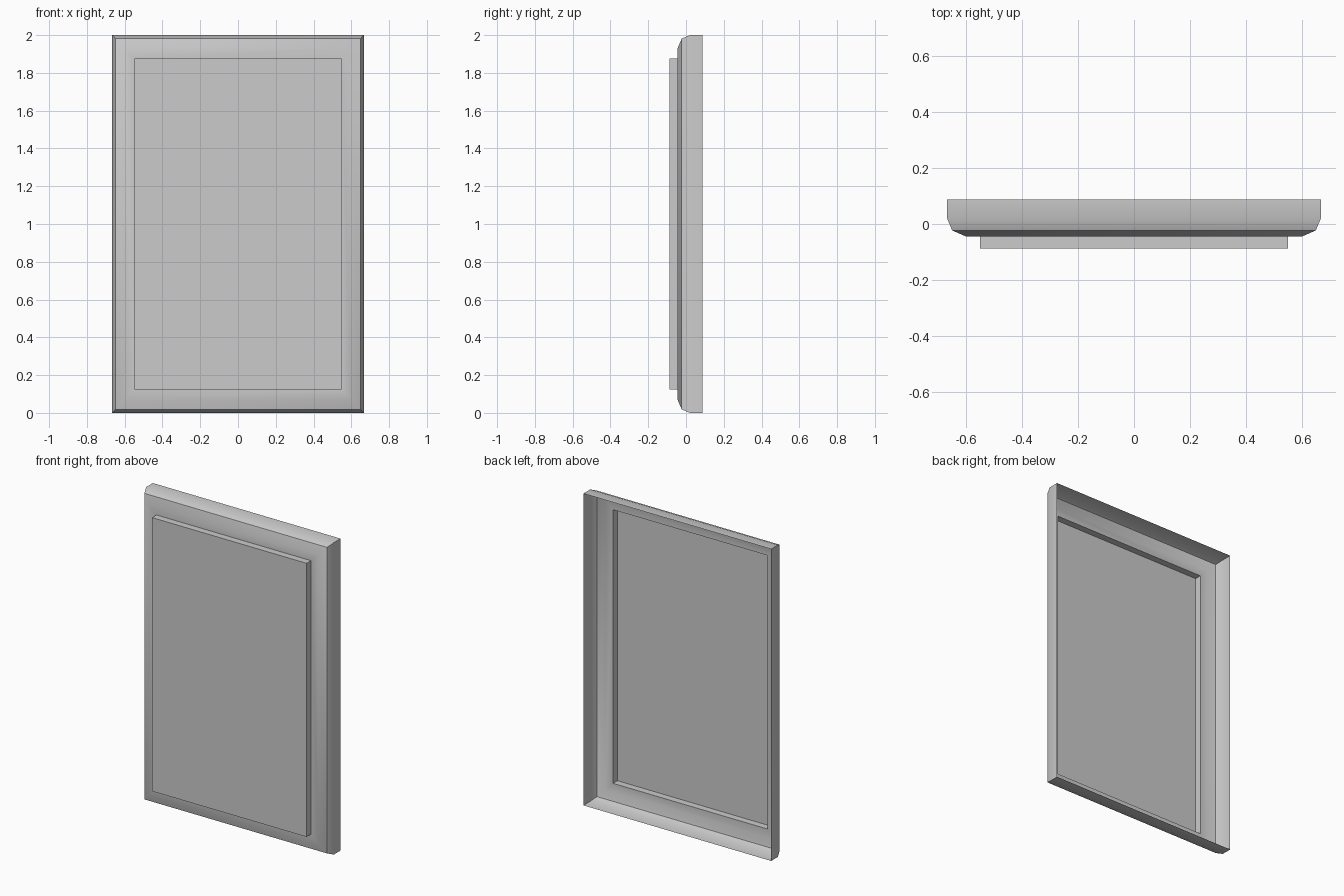
import bpy, bmesh
from math import radians

if "Cube" in bpy.data.objects:
    bpy.data.objects.remove(bpy.data.objects["Cube"])

# Outer size and stepped profile: (inset from the outer edge, depth y), back rim to raised panel
HALF_W, HEIGHT = 0.666, 2.0
PROFILE = [(0.0, 0.088), (0.0, 0.02), (0.018, -0.023), (0.066, -0.044),
           (0.118, -0.044), (0.118, -0.088)]


def ring(bm, inset, y):
    x, lo, hi = HALF_W - inset, inset * 1.04, HEIGHT - inset * 1.04
    return [bm.verts.new(p) for p in ((-x, y, lo), (x, y, lo), (x, y, hi), (-x, y, hi))]


# Thin pressed panel, open at the back, with bevelled frame and raised centre
bm = bmesh.new()
rings = [ring(bm, *p) for p in PROFILE]
for a, b in zip(rings, rings[1:]):
    for i in range(4):
        j = (i + 1) % 4
        bm.faces.new((a[i], a[j], b[j], b[i]))
bm.faces.new(rings[-1])

mesh = bpy.data.meshes.new("framed_panel")
bm.to_mesh(mesh)
bm.free()
panel = bpy.data.objects.new("framed_panel", mesh)
bpy.context.collection.objects.link(panel)

# Smooth the shallow bevels, keep the strong edges crisp
bpy.context.view_layer.objects.active = panel
panel.select_set(True)
bpy.ops.object.shade_smooth_by_angle(angle=radians(35))
